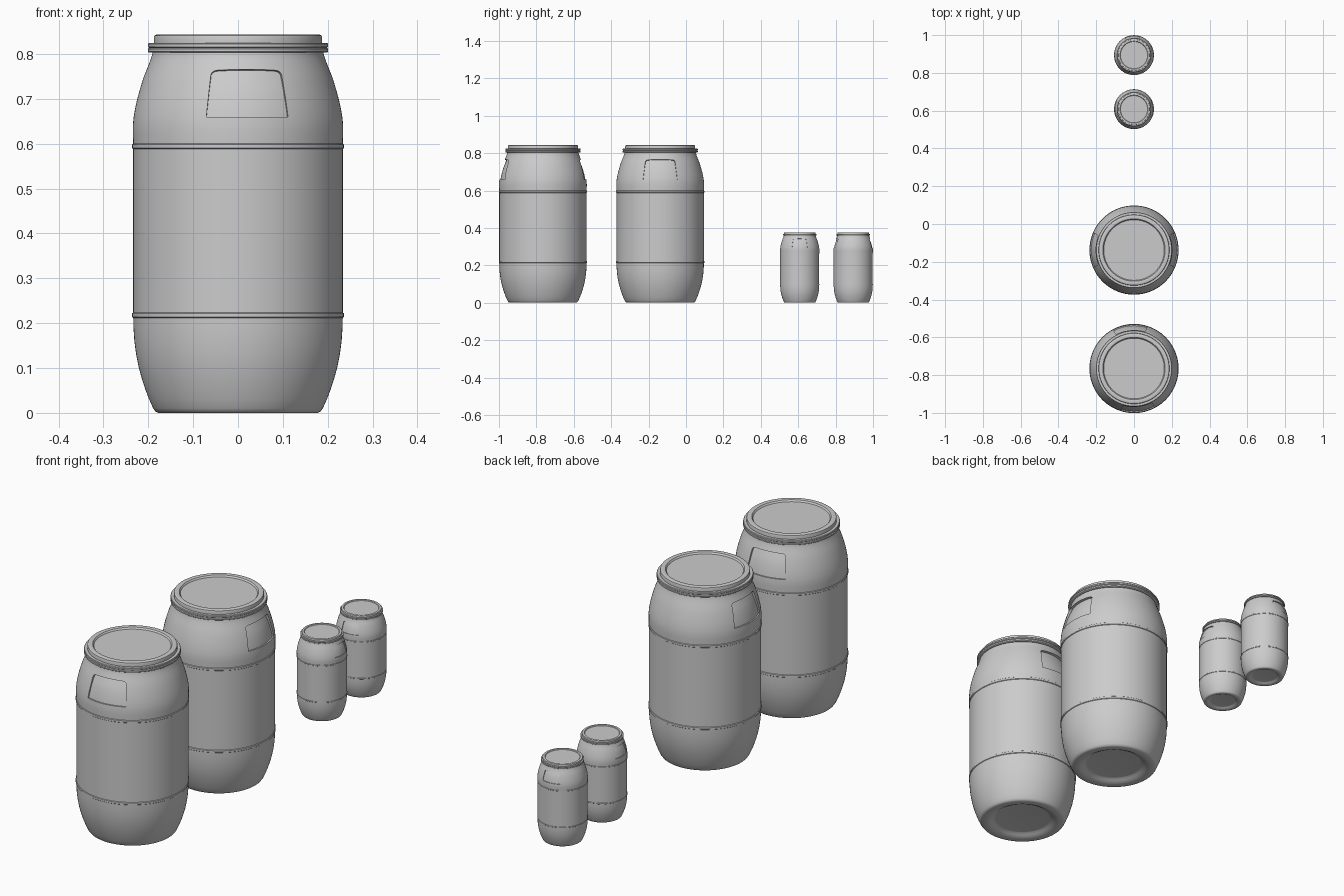
import bpy, bmesh
from math import sin, cos, pi, radians

if "Cube" in bpy.data.objects:
    bpy.data.objects.remove(bpy.data.objects["Cube"])

SEG = 128


def to_object(bm, name):
    bmesh.ops.recalc_face_normals(bm, faces=bm.faces)
    me = bpy.data.meshes.new(name)
    bm.to_mesh(me)
    bm.free()
    ob = bpy.data.objects.new(name, me)
    bpy.context.collection.objects.link(ob)
    return ob


def lathe(name, profile):
    """Solid of revolution; first and last profile rings are capped."""
    bm = bmesh.new()
    rings = [[bm.verts.new((r * cos(2 * pi * i / SEG), r * sin(2 * pi * i / SEG), z))
              for i in range(SEG)] for r, z in profile]
    for a, b in zip(rings, rings[1:]):
        for i in range(SEG):
            j = (i + 1) % SEG
            bm.faces.new((a[i], a[j], b[j], b[i]))
    bm.faces.new(rings[0])
    bm.faces.new(rings[-1])
    return to_object(bm, name)


def subtract(ob, cutter):
    mod = ob.modifiers.new("cut", 'BOOLEAN')
    mod.operation, mod.solver, mod.object = 'DIFFERENCE', 'EXACT', cutter
    dg = bpy.context.evaluated_depsgraph_get()
    me = bpy.data.meshes.new_from_object(ob.evaluated_get(dg))
    ob.modifiers.clear()
    ob.data = me
    bpy.data.objects.remove(cutter)


def rib(r, z):
    return [(r, z - .006), (r + .0025, z - .004), (r + .0025, z + .004), (r, z + .006)]


# Barrel body with dished base, ribs and rounded shoulder
body = lathe("barrel_body", [
    (.118, .016), (.125, .015), (.135, .008), (.150, .001), (.157, 0), (.178, 0), (.184, .003),
    (.189, .010), (.198, .030), (.2065, .052), (.214, .075), (.2215, .102),
    (.227, .130), (.231, .160), (.233, .190)] + rib(.2335, .218) + rib(.2335, .594) + [
    (.2345, .625), (.2342, .643), (.2325, .660), (.229, .680), (.2245, .700), (.2195, .718),
    (.2145, .735), (.2085, .753), (.2015, .770), (.195, .787), (.191, .800), (.190, .815)])

# Tapered hand-grip cutters on two opposite sides
bm = bmesh.new()
half = [(.089, .660), (.081, .748)] + [
    (.068 + .013 * cos(a), .752 + .013 * sin(a)) for a in (.3, .7, 1.1, pi / 2)]
outline = half + [(-x, z) for x, z in reversed(half)]
for side in (1, -1):
    loops = []
    for y in (-.15, -.30):
        s = 1 + 2 * (-y - .2)
        loops.append([bm.verts.new((side * x * s, side * y, .66 + (z - .66) * s))
                      for x, z in outline])
    a, b = loops
    for i in range(len(a)):
        j = (i + 1) % len(a)
        bm.faces.new((a[i], a[j], b[j], b[i]))
    bm.faces.new(a)
    bm.faces.new(b)
grips = to_object(bm, "grip_cutter")

# Curved floor of the grips follows the shoulder
floor = lathe("grip_floor", [(.2275, .62), (.2265, .66), (.223, .68), (.2175, .70),
                             (.2125, .718), (.206, .735), (.190, .77), (.178, .81)])
subtract(grips, floor)
subtract(body, grips)

# Clamp ring with two beads
ring = lathe("clamp_ring", [
    (.186, .803), (.198, .803), (.201, .805), (.201, .811), (.198, .8135),
    (.201, .816), (.201, .822), (.199, .8245), (.186, .8245)])

# Lid with raised rim and sunken centre
lid = lathe("barrel_lid", [
    (.187, .820), (.1875, .836), (.186, .841), (.182, .843), (.170, .843),
    (.165, .842), (.162, .838), (.160, .835)])

for ob in (body, ring, lid):
    ob.data.shade_smooth()
    ob.data.set_sharp_from_angle(angle=radians(32))

# Four barrels: two large, two small
parts = [(o.name, o.data) for o in (body, ring, lid)]
for o in (body, ring, lid):
    bpy.data.objects.remove(o)
for label, y, scale, turn in (("large_front", -.765, 1, 5.5), ("large_back", -.138, 1, 90),
                              ("small_front", .608, .447, 90), ("small_back", .894, .447, 5.5)):
    for name, mesh in parts:
        ob = bpy.data.objects.new(label + "_" + name, mesh)
        ob.location = (0, y, 0)
        ob.scale = (scale,) * 3
        ob.rotation_euler.z = radians(turn)
        bpy.context.collection.objects.link(ob)
